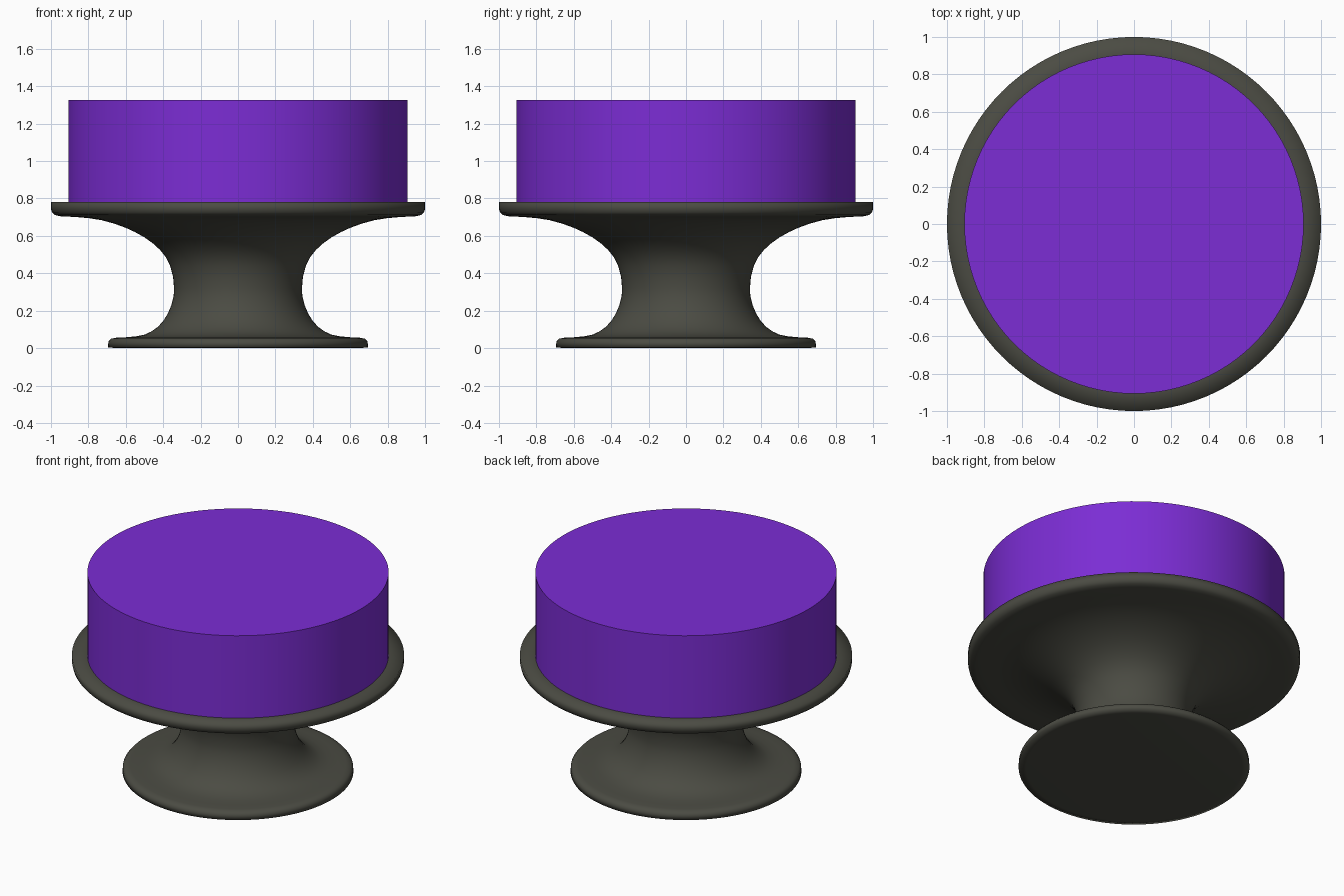
import bpy
import bmesh
import math

SEGMENTS = 96

if "Cube" in bpy.data.objects:
    bpy.data.objects.remove(bpy.data.objects["Cube"], do_unlink=True)


def make_material(name, color):
    mat = bpy.data.materials.new(name)
    mat.use_nodes = True
    mat.diffuse_color = color
    mat.node_tree.nodes["Principled BSDF"].inputs["Base Color"].default_value = color
    return mat


def lathe(name, profile, mat, sharp_angle):
    """Turn a (radius, height) profile around z; flat caps close both ends."""
    bm = bmesh.new()
    rings = []
    for radius, height in profile:
        angles = [math.tau * i / SEGMENTS for i in range(SEGMENTS)]
        rings.append([bm.verts.new((radius * math.cos(a), radius * math.sin(a), height))
                      for a in angles])
    for low, high in zip(rings, rings[1:]):
        for i in range(SEGMENTS):
            j = (i + 1) % SEGMENTS
            bm.faces.new((low[i], low[j], high[j], high[i]))
    bm.faces.new(rings[0][::-1])
    bm.faces.new(rings[-1])
    mesh = bpy.data.meshes.new(name)
    bm.to_mesh(mesh)
    bm.free()
    mesh.materials.append(mat)
    obj = bpy.data.objects.new(name, mesh)
    bpy.context.collection.objects.link(obj)
    bpy.ops.object.select_all(action="DESELECT")
    obj.select_set(True)
    bpy.context.view_layer.objects.active = obj
    bpy.ops.object.shade_smooth_by_angle(angle=math.radians(sharp_angle))
    return obj


charcoal = make_material("charcoal", (0.07, 0.071, 0.056, 1))
purple = make_material("purple", (0.2, 0.026, 0.66, 1))

# Stand: rounded foot, flared waist and plate with a soft lip
foot = [(0.65, 0), (0.695, 0.004), (0.693, 0.035), (0.68, 0.05), (0.65, 0.056)]
waist = [(0.6, 0.058), (0.545, 0.063), (0.5, 0.072), (0.465, 0.088), (0.43, 0.112),
         (0.4, 0.145), (0.375, 0.185), (0.356, 0.23), (0.344, 0.28), (0.342, 0.32),
         (0.347, 0.38), (0.363, 0.44), (0.385, 0.485), (0.417, 0.525), (0.455, 0.56),
         (0.5, 0.592), (0.55, 0.62), (0.6, 0.643), (0.66, 0.665), (0.73, 0.684),
         (0.8, 0.695), (0.87, 0.701)]
plate = [(0.95, 0.705), (0.98, 0.712), (0.995, 0.726), (1, 0.745), (1, 0.78), (0.9, 0.78)]
lathe("cake_stand", foot + waist + plate, charcoal, 100)

# Cake: plain drum with crisp edges
lathe("cake", [(0.907, 0.78), (0.907, 1.327)], purple, 30)
